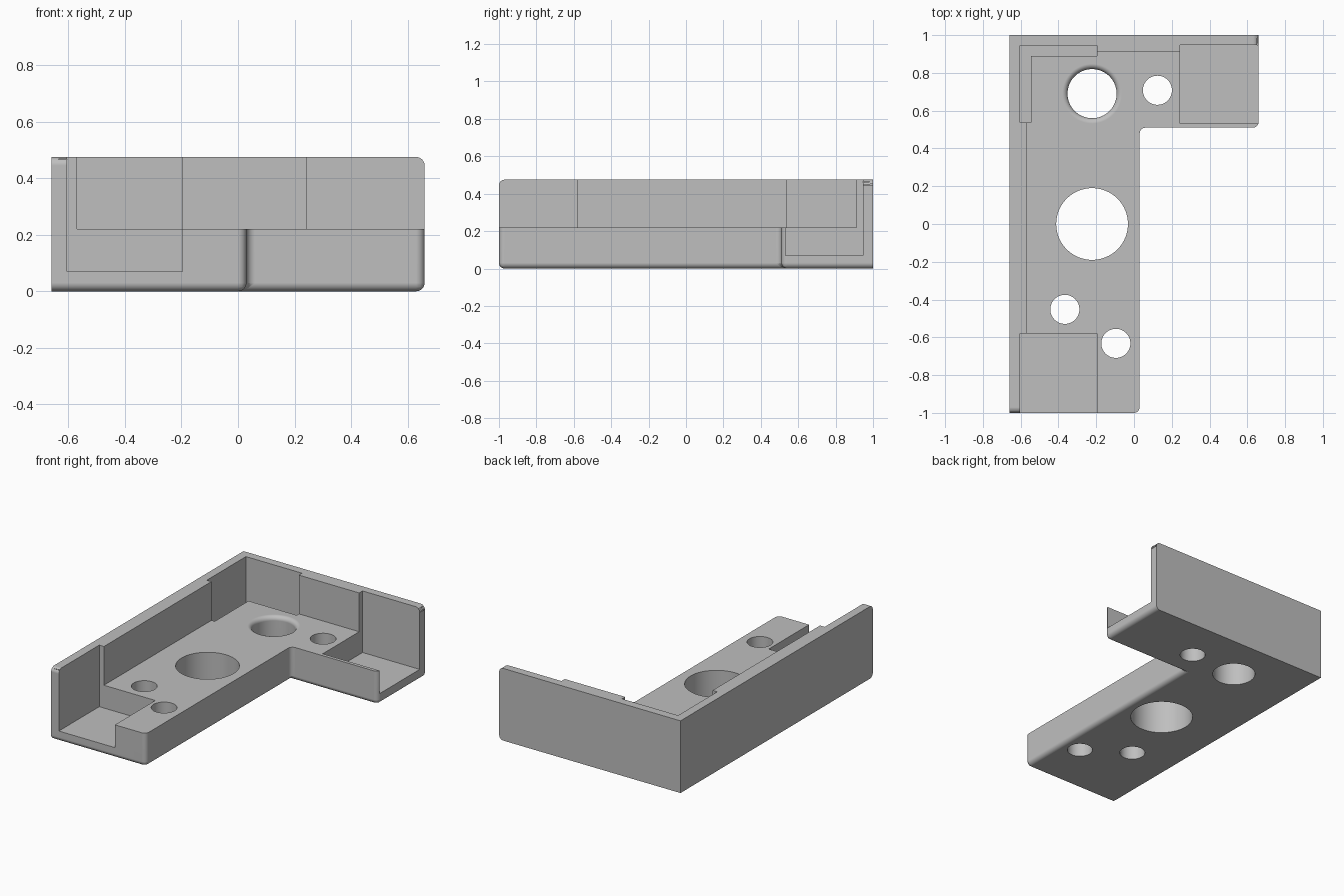
import bpy
import bmesh
from math import cos, sin, pi, radians

if "Cube" in bpy.data.objects:
    bpy.data.objects.remove(bpy.data.objects["Cube"])

LEFT, RIGHT, FRONT, BACK = -0.66, 0.66, -1.0, 1.0
ARM_X, ARM_Y = 0.03, 0.51          # inner edges of the two arms
TOP, DECK, FLOOR = 0.475, 0.22, 0.07
FILLET = 0.03
OVER = 0.2                         # how far cutters reach outside the body


def new_object(name, bm):
    bmesh.ops.recalc_face_normals(bm, faces=bm.faces)
    mesh = bpy.data.meshes.new(name)
    bm.to_mesh(mesh)
    bm.free()
    obj = bpy.data.objects.new(name, mesh)
    bpy.context.collection.objects.link(obj)
    return obj


def prism(outline, z0, z1):
    """Extrude a flat outline from z0 to z1."""
    bm = bmesh.new()
    face = bm.faces.new([bm.verts.new((x, y, z0)) for x, y in outline])
    moved = bmesh.ops.extrude_face_region(bm, geom=[face])["geom"]
    for v in moved:
        if isinstance(v, bmesh.types.BMVert):
            v.co.z = z1
    return bm


def rect(x0, x1, y0, y1):
    return [(x0, y0), (x1, y0), (x1, y1), (x0, y1)]


def lathe(profile, cx, cy, steps=64):
    """Closed solid of revolution from (radius, z) points."""
    bm = bmesh.new()
    rings = [[bm.verts.new((cx + r * cos(2 * pi * i / steps),
                            cy + r * sin(2 * pi * i / steps), z))
              for i in range(steps)] for r, z in profile]
    for a, b in zip(rings, rings[1:]):
        for i in range(steps):
            j = (i + 1) % steps
            bm.faces.new((a[i], a[j], b[j], b[i]))
    bm.faces.new(rings[0])
    bm.faces.new(rings[-1])
    return bm


# L-shaped block, rounded on every side except the two outer walls
bm = prism([(LEFT, FRONT), (ARM_X, FRONT), (ARM_X, ARM_Y),
            (RIGHT, ARM_Y), (RIGHT, BACK), (LEFT, BACK)], 0, TOP)


def is_outer(v):
    return v.co.x < LEFT + 0.001 or v.co.y > BACK - 0.001


round_edges = []
for e in bm.edges:
    a, b = e.verts
    vertical = abs(a.co.z - b.co.z) > 0.1
    on_wall = (abs(a.co.x - b.co.x) < 0.001 and a.co.x < LEFT + 0.001) or \
              (abs(a.co.y - b.co.y) < 0.001 and a.co.y > BACK - 0.001)
    if (vertical and not is_outer(a)) or (not vertical and not on_wall):
        round_edges.append(e)
bmesh.ops.bevel(bm, geom=round_edges, offset=FILLET, segments=6,
                profile=0.5, affect='EDGES', clamp_overlap=True)
body = new_object("corner_bracket", bm)

# Open space above the deck, inside the two walls
cutters = [prism(rect(-0.57, RIGHT + OVER, FRONT - OVER, 0.912), DECK, TOP + OVER)]

# Square pockets at the end of each arm
cutters.append(prism(rect(-0.604, -0.196, FRONT - OVER, -0.58), FLOOR, TOP + OVER))
cutters.append(prism(rect(0.244, RIGHT + OVER, 0.532, 0.947), FLOOR, TOP + OVER))

# Slot running round the inside corner
cutters.append(prism([(-0.604, 0.538), (-0.546, 0.538), (-0.546, 0.889),
                      (-0.196, 0.889), (-0.196, 0.945), (-0.604, 0.945)],
                     FLOOR, TOP + OVER))

# Plain through holes
for x, y, r in [(-0.222, 0, 0.19), (0.124, 0.708, 0.077),
                (-0.366, -0.452, 0.077), (-0.096, -0.632, 0.077)]:
    cutters.append(lathe([(r, -OVER), (r, TOP)], x, y))

# Hole with a rounded upper rim
r, f = 0.13, 0.028
arc = [(r + f - f * cos(t * pi / 12), DECK - f + f * sin(t * pi / 12)) for t in range(7)]
cutters.append(lathe([(r, -OVER)] + arc + [(r + f, TOP)], -0.222, 0.69))

bpy.context.view_layer.objects.active = body
body.select_set(True)
for cutter_mesh in cutters:
    cutter = new_object("cutter", cutter_mesh)
    cutter.hide_render = True
    mod = body.modifiers.new("cut", 'BOOLEAN')
    mod.operation = 'DIFFERENCE'
    mod.solver = 'EXACT'
    mod.object = cutter
    bpy.ops.object.modifier_apply(modifier=mod.name)
    bpy.data.objects.remove(cutter)

# Shading and colour
grey = bpy.data.materials.new("plain grey")
grey.use_nodes = True
colour = (0.52, 0.52, 0.52, 1)
grey.diffuse_color = colour
grey.node_tree.nodes["Principled BSDF"].inputs["Base Color"].default_value = colour
body.data.materials.clear()
body.data.materials.append(grey)
for p in body.data.polygons:
    p.material_index = 0
bpy.ops.object.shade_smooth_by_angle(angle=radians(30))
weighted = body.modifiers.new("even_shading", 'WEIGHTED_NORMAL')
weighted.keep_sharp = True
